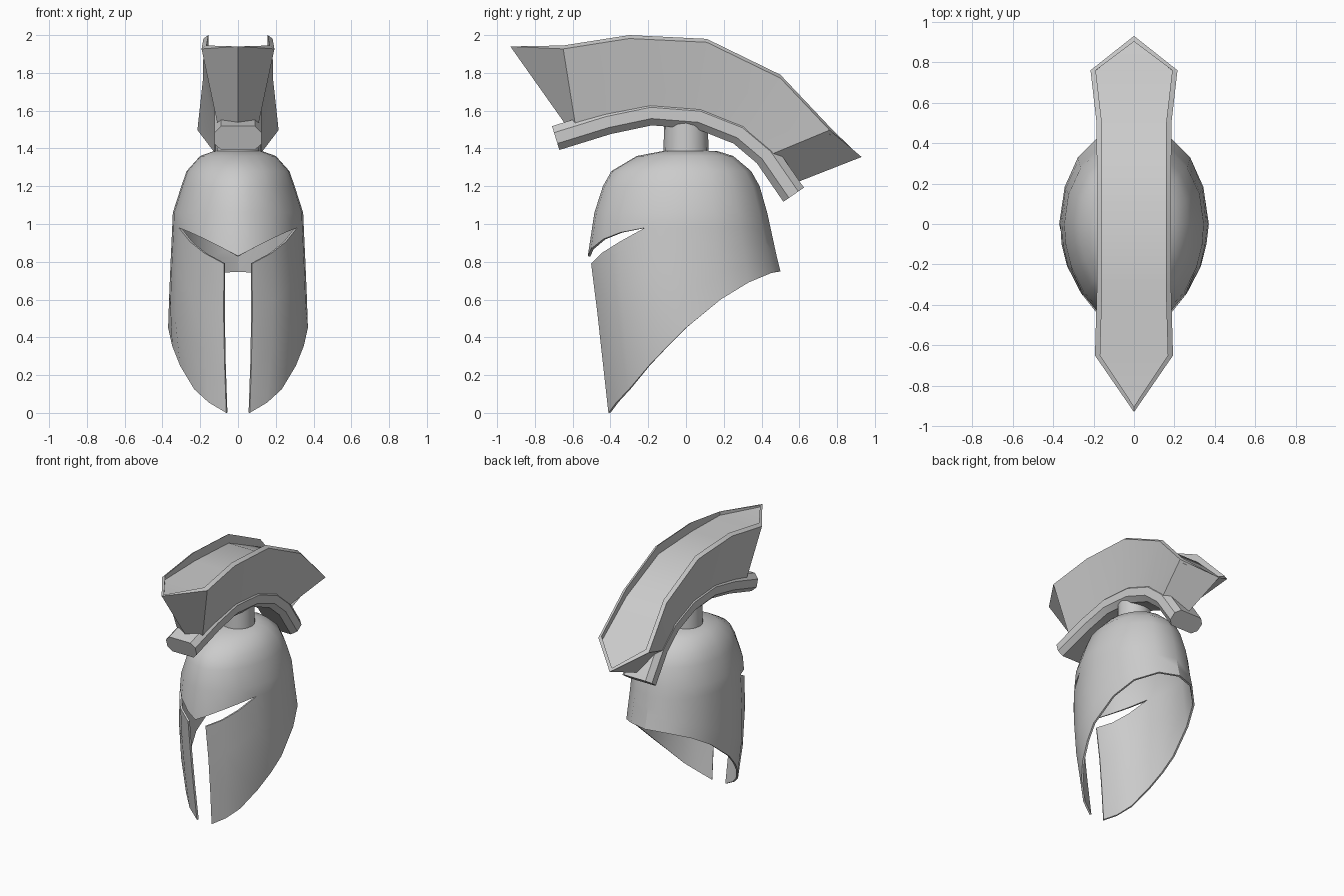
import bpy, bmesh, math
from mathutils import Vector

if "Cube" in bpy.data.objects:
    bpy.data.objects.remove(bpy.data.objects["Cube"])

steel = bpy.data.materials.new("light grey metal")
steel.diffuse_color = (0.6, 0.6, 0.6, 1)
steel.use_nodes = True
steel.node_tree.nodes["Principled BSDF"].inputs["Base Color"].default_value = steel.diffuse_color


def finish(name, bm, thickness=0, recalc=False):
    """Turn a bmesh into a shaded object, optionally with wall thickness."""
    if recalc:
        bmesh.ops.recalc_face_normals(bm, faces=bm.faces)
    me = bpy.data.meshes.new(name)
    bm.to_mesh(me)
    bm.free()
    me.materials.append(steel)
    ob = bpy.data.objects.new(name, me)
    bpy.context.collection.objects.link(ob)
    bpy.ops.object.select_all(action='DESELECT')
    ob.select_set(True)
    bpy.context.view_layer.objects.active = ob
    if thickness:
        mod = ob.modifiers.new("wall", 'SOLIDIFY')
        mod.thickness = thickness
        mod.offset = -1
        bpy.ops.object.modifier_apply(modifier=mod.name)
    bpy.ops.object.shade_smooth_by_angle(angle=math.radians(32))
    return ob


# --- Helmet shell: half-ellipse rings, z -> (front depth, half width, back depth)
RINGS = [(0, .42, .30, .60), (.17, .44, .33, .60), (.45, .47, .37, .57),
         (.75, .507, .36, .50), (.83, .52, .355, .48), (1.06, .485, .345, .43),
         (1.2, .44, .30, .39), (1.28, .395, .272, .345), (1.36, .26, .20, .25),
         (1.385, .13, .13, .17), (1.4, .05, .05, .05)]


def shell_point(angle, z):
    for a, b in zip(RINGS, RINGS[1:]):
        if z <= b[0]:
            f = (z - a[0]) / (b[0] - a[0])
            yf, hx, yb = (a[k] + f * (b[k] - a[k]) for k in (1, 2, 3))
            break
    t = math.radians(angle)
    c = math.cos(t)
    return Vector((hx * math.sin(t), -c * (yf if c > 0 else yb), z))


# angle from front: (brow edge, top of cheek plate, bottom edge)
COLS = {0: (.83, None, None), 12: (.868, .79, 0), 30: (.92, .845, .055),
        46: (.955, .905, .125), 64: (.98, .98, .25), 78: (.98, .98, .355),
        90: (.98, .98, .45), 110: (.98, .98, .60), 130: (.98, .98, .69),
        155: (.98, .98, .742), 180: (.98, .98, .75)}
angles = [-a for a in sorted(COLS, reverse=True) if 0 < a < 180] + sorted(COLS)

bm = bmesh.new()
apex = bm.verts.new((0, -.02, 1.393))
upper, lower = [], []
for a in angles:
    brow, cheek, bottom = COLS[abs(a)]
    upper.append([bm.verts.new(shell_point(a, z))
                  for z in (1.385, 1.36, 1.28, 1.2, 1.06, brow)])
    if cheek is None:
        lower.append(None)
        continue
    first = upper[-1][-1] if cheek == brow else bm.verts.new(shell_point(a, cheek))
    lower.append([first] + [bm.verts.new(shell_point(a, cheek + (bottom - cheek) * f))
                            for f in (.33, .67, 1)])
for i in range(len(angles)):
    j = (i + 1) % len(angles)
    bm.faces.new((apex, upper[i][0], upper[j][0]))
    for side in (upper, lower):
        if side[i] and side[j]:
            for r in range(len(side[i]) - 1):
                bm.faces.new((side[i][r], side[i][r + 1], side[j][r + 1], side[j][r]))
finish("helmet_shell", bm, .014)

# --- Post joining dome and crest holder
bm = bmesh.new()
bmesh.ops.create_cone(bm, cap_ends=True, segments=16, radius1=.12, radius2=.115, depth=.2)
bmesh.ops.translate(bm, verts=bm.verts, vec=(0, 0, 1.46))
finish("crest_post", bm)

# --- Curved crest holder: chamfered bar swept along an arc in the y-z plane
PATH = [Vector((0, y, z)) for y, z in
        ((-.69, 1.455), (-.415, 1.54), (-.185, 1.588), (.07, 1.568),
         (.285, 1.483), (.425, 1.365), (.57, 1.155))]
SECTION = [(.125, .03), (.09, .066), (-.09, .066), (-.125, .03),
           (-.125, -.03), (-.09, -.066), (.09, -.066), (.125, -.03)]
bm = bmesh.new()
rings = []
for i, p in enumerate(PATH):
    d = (PATH[min(i + 1, len(PATH) - 1)] - PATH[max(i - 1, 0)]).normalized()
    up = Vector((0, -d.z, d.y))
    rings.append([bm.verts.new(p + Vector((x, 0, 0)) + up * h) for x, h in SECTION])
for a, b in zip(rings, rings[1:]):
    for k in range(8):
        bm.faces.new((a[k], a[(k + 1) % 8], b[(k + 1) % 8], b[k]))
bm.faces.new(rings[0])
bm.faces.new(rings[-1])
finish("crest_holder", bm, recalc=True)

# --- Crest: pointed flaring body with a raised rim around a recessed top
# stations: rim y, z, half width; foot y, z, half width; recess depth
CREST = [(-.93, 1.94, 0, -.64, 1.53, 0, .012), (-.65, 1.945, .193, -.58, 1.49, .10, .03),
         (-.3, 2.0, .183, -.2, 1.59, .11, .07), (.11, 1.98, .183, .07, 1.57, .11, .07),
         (.5, 1.79, .185, .285, 1.483, .11, .06), (.76, 1.515, .215, .43, 1.36, .11, .04),
         (.93, 1.355, 0, .56, 1.21, 0, .015)]


def crest_loops(y, z, w, fy, fz, fw, deep):
    """Foot, outer rim, inner rim and recess floor as (half width, y, z)."""
    inner = max(w - .026, 0)
    iy = y if w else y - math.copysign(.028, y)
    iz = z if w or y < 0 else z + .02
    return [(fw, fy, fz), (w, y, z - (.018 if w else 0)), (inner, iy, iz), (inner, iy, iz - deep)]


bm = bmesh.new()
sides = []
for s in (1, -1):
    side = []
    for k, st in enumerate(CREST):
        if s < 0 and st[2] == 0:
            side.append(sides[0][k])      # the pointed ends are shared
        else:
            side.append([bm.verts.new((s * x, y, z)) for x, y, z in crest_loops(*st)])
    sides.append(side)
right, left = sides
for k in range(len(CREST) - 1):
    for side in sides:                    # outer wall, rim and inner wall
        for r in range(3):
            bm.faces.new((side[k][r], side[k + 1][r], side[k + 1][r + 1], side[k][r + 1]))
    for r in (0, 3):                      # foot and recess floor
        quad = [right[k][r], right[k + 1][r], left[k + 1][r], left[k][r]]
        bm.faces.new(list(dict.fromkeys(quad)))
finish("crest", bm, recalc=True)
